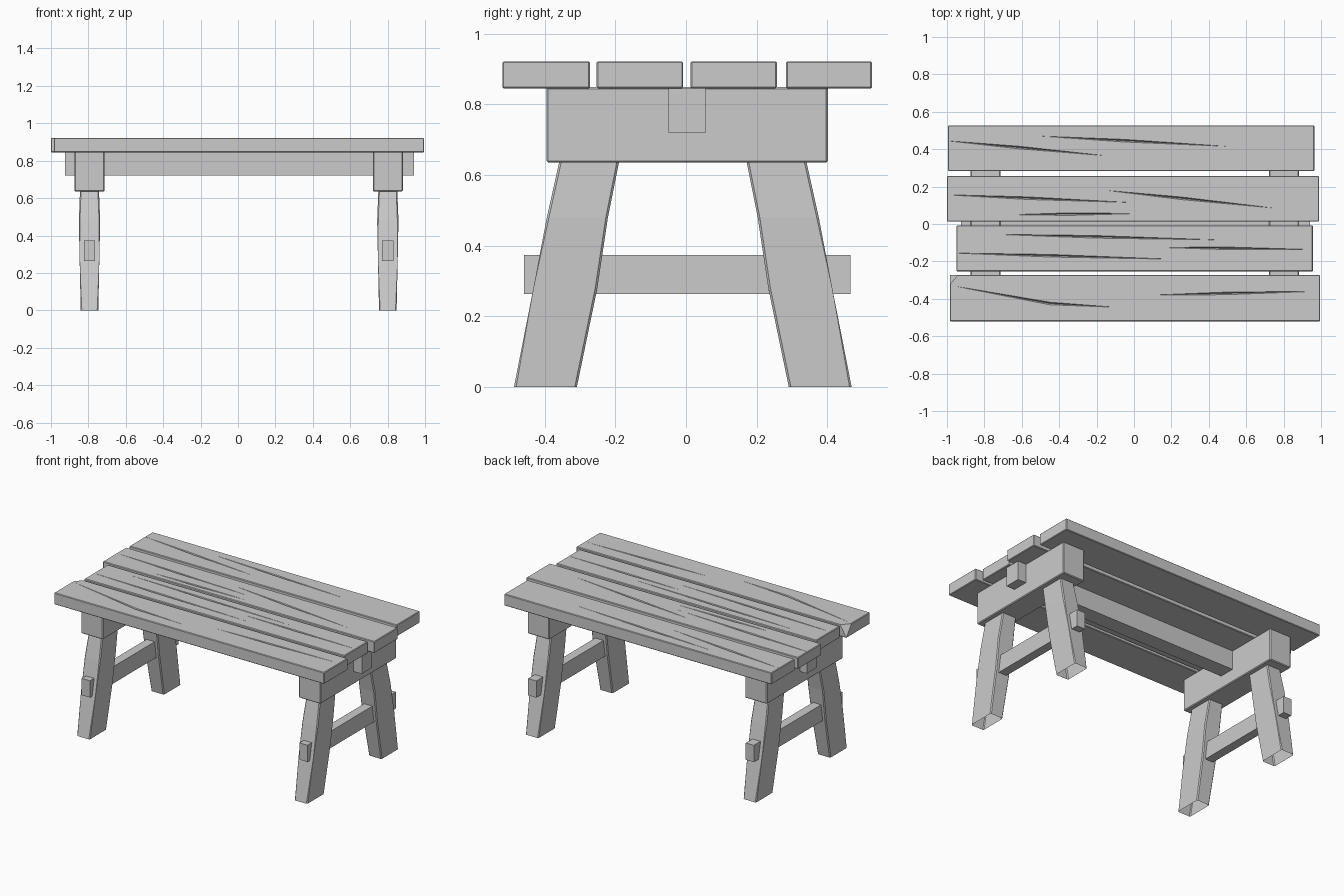
import bpy, bmesh
from mathutils import Vector

if "Cube" in bpy.data.objects:
    bpy.data.objects.remove(bpy.data.objects["Cube"])

wood = bpy.data.materials.new("grey_wood")
wood.use_nodes = True
GREY = (0.6, 0.6, 0.6, 1)
wood.diffuse_color = GREY
wood.node_tree.nodes["Principled BSDF"].inputs["Base Color"].default_value = GREY


def finish(name, bm):
    bmesh.ops.recalc_face_normals(bm, faces=bm.faces)
    mesh = bpy.data.meshes.new(name)
    bm.to_mesh(mesh)
    bm.free()
    mesh.materials.append(wood)
    obj = bpy.data.objects.new(name, mesh)
    bpy.context.collection.objects.link(obj)
    return obj


def block(xs, ys, zs):
    """Box given by its extents along each axis."""
    bm = bmesh.new()
    bmesh.ops.create_cube(bm, size=1)
    for v in bm.verts:
        v.co = Vector([r[0] if c < 0 else r[1] for r, c in zip((xs, ys, zs), v.co)])
    return bm


def worn_block(xs, ys, zs, wear):
    """Box whose edges are slightly chamfered."""
    bm = block(xs, ys, zs)
    bmesh.ops.bevel(bm, geom=bm.edges[:], offset=wear, segments=1, affect='EDGES')
    return bm


def crack_cutter(path, z, width=0.007, depth=0.018):
    """Long thin diamond, pointed at both ends, that carves a V groove."""
    start, end = Vector((*path[0], z)), Vector((*path[-1], z))
    mid = Vector((*path[1], z)) if len(path) > 2 else start.lerp(end, 0.45)
    side = Vector((start.y - end.y, end.x - start.x, 0)).normalized() * width
    up = Vector((0, 0, depth))
    bm = bmesh.new()
    ring = [bm.verts.new(mid + o) for o in (side, up, -side, -up)]
    for tip in (start, end):
        t = bm.verts.new(tip)
        for i in range(4):
            bm.faces.new((t, ring[i], ring[(i + 1) % 4]))
    return finish("crack_cutter", bm)


# Table top: four uneven planks with carved cracks
TOP, UNDER = 0.922, 0.845
planks = [
    ("front_plank", (-0.985, 0.995), (-0.52, -0.272),
     [[(-0.97, -0.33), (-0.45, -0.425), (-0.1, -0.445)], [(0.1, -0.38), (0.97, -0.36)]]),
    ("front_middle_plank", (-0.95, 0.957), (-0.253, -0.008),
     [[(-0.75, -0.055), (0.45, -0.085)], [(0.13, -0.125), (0.97, -0.137)],
      [(-0.97, -0.155), (0.2, -0.188)]]),
    ("back_middle_plank", (-1, 0.99), (0.013, 0.257),
     [[(-1.02, 0.157), (-0.02, 0.115)], [(-0.15, 0.18), (0.75, 0.085)],
      [(-0.65, 0.05), (0.02, 0.056)]]),
    ("back_plank", (-0.995, 0.965), (0.283, 0.527),
     [[(-1, 0.445), (-0.15, 0.365)], [(-0.5, 0.47), (0.5, 0.415)]]),
]
for name, xs, ys, cracks in planks:
    bm = worn_block(xs, ys, (UNDER, TOP), 0.004)
    if name == "front_plank":
        # Broken-off corner
        bmesh.ops.bisect_plane(bm, geom=bm.verts[:] + bm.edges[:] + bm.faces[:],
                               plane_co=(xs[0], -0.325, TOP), plane_no=(-1, 0.85, 0.6),
                               clear_outer=True)
        bmesh.ops.holes_fill(bm, edges=[e for e in bm.edges if e.is_boundary])
    plank = finish(name, bm)
    for path in cracks:
        cutter = crack_cutter(path, TOP)
        mod = plank.modifiers.new("crack", 'BOOLEAN')
        mod.operation, mod.solver, mod.object = 'DIFFERENCE', 'EXACT', cutter
        bpy.context.view_layer.objects.active = plank
        bpy.ops.object.modifier_apply(modifier=mod.name)
        bpy.data.objects.remove(cutter)

# Long beam under the planks
finish("long_beam", block((-0.925, 0.942), (-0.05, 0.056), (0.72, UNDER)))


def leg(name, x, s):
    """Splayed, slightly bulging leg, open at the foot; s is the y direction."""
    bm = bmesh.new()
    rings = []
    # height, half width, inner y, outer y
    for z, w, inner, outer in ((0, 0.047, 0.3, 0.478), (0.28, 0.053, 0.242, 0.423),
                               (0.48, 0.057, 0.212, 0.385), (0.66, 0.05, 0.176, 0.345)):
        rings.append([bm.verts.new((x + a * w, s * y - 0.009, z))
                      for a, y in ((-1, inner), (1, inner), (1, outer), (-1, outer))])
    for low, high in zip(rings, rings[1:]):
        for i in range(4):
            j = (i + 1) % 4
            bm.faces.new((low[i], low[j], high[j], high[i]))
    bm.faces.new(rings[-1])
    # Wear on the long edges
    long_edges = [e for e in bm.edges if abs(e.verts[0].co.z - e.verts[1].co.z) > 0.1]
    bmesh.ops.bevel(bm, geom=long_edges, offset=0.006, segments=1, affect='EDGES')
    finish(name, bm)


# Two trestles: cross beam, stretcher and a pair of legs each
for side, x in (("right", -0.794), ("left", 0.801)):
    finish(side + "_cross_beam",
           worn_block((x - 0.08, x + 0.08), (-0.395, 0.402), (0.635, UNDER + 0.004), 0.005))
    finish(side + "_stretcher",
           block((x - 0.03, x + 0.03), (-0.459, 0.466), (0.263, 0.374)))
    leg(side + "_front_leg", x, -1)
    leg(side + "_back_leg", x, 1)
